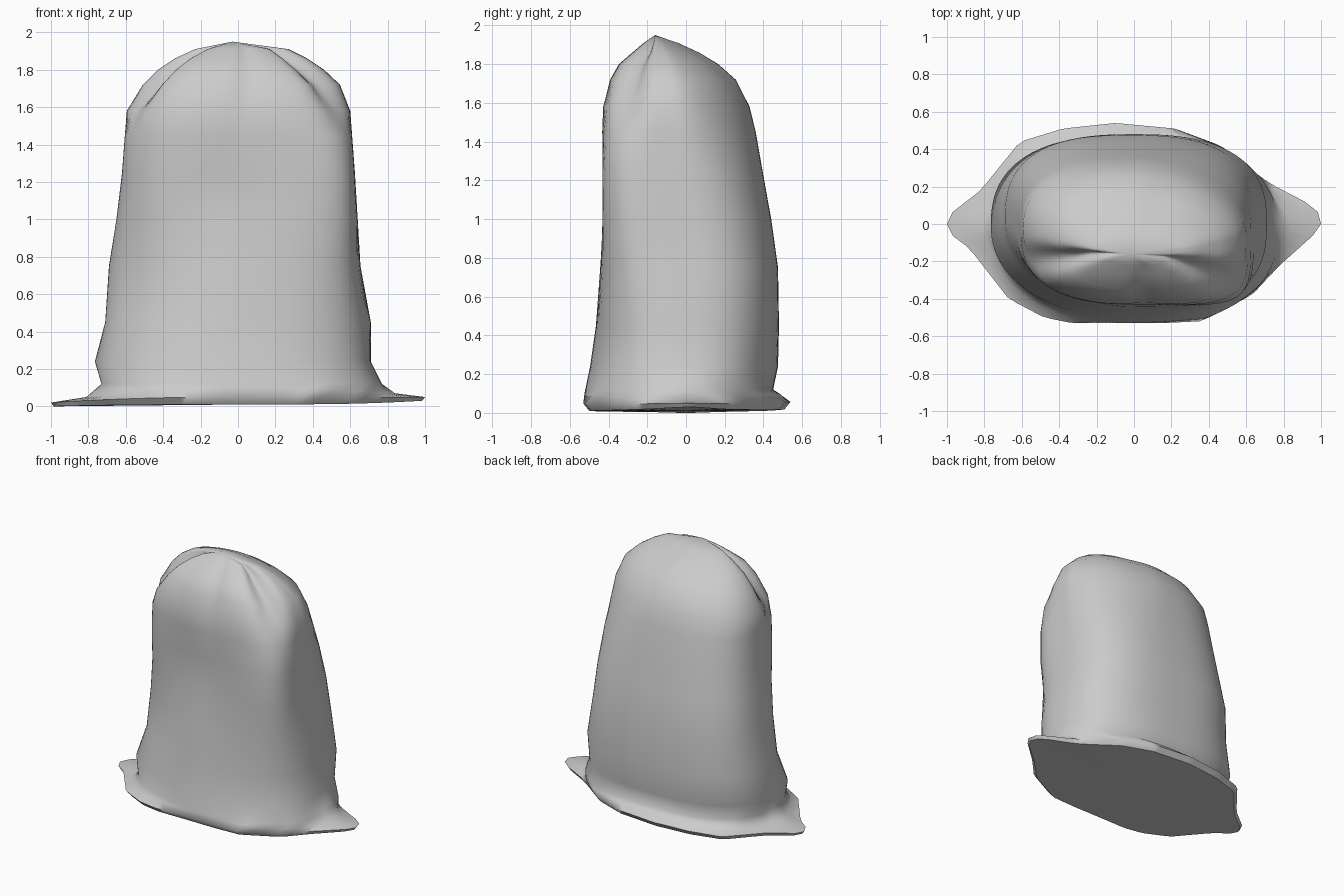
import bpy, bmesh, math

cube = bpy.data.objects.get("Cube")
if cube:
    bpy.data.objects.remove(cube)

SEGMENTS = 96

# Flat foot outline, counter-clockwise from the +x tip
foot = [(1, .03), (.97, .09), (.72, .22), (.46, .42), (.22, .51), (-.1, .54),
        (-.38, .51), (-.61, .44), (-.82, .18), (-1, .04), (-1, -.04), (-.88, -.13),
        (-.67, -.4), (-.48, -.5), (-.33, -.53), (.15, -.53), (.36, -.52),
        (.63, -.38), (.78, -.22), (.97, -.05), (1, -.01)]

# Sack sections: height, x min, x max, y min, y max, squareness
sections = [
    (.12, -.73, .77, -.52, .45, 2.4),
    (.24, -.765, .71, -.495, .475, 2.5),
    (.45, -.71, .71, -.465, .48, 2.6),
    (.75, -.69, .655, -.445, .475, 2.7),
    (1.0, -.65, .64, -.44, .44, 2.7),
    (1.25, -.62, .625, -.44, .395, 2.7),
    (1.45, -.605, .61, -.435, .36, 2.6),
    (1.58, -.595, .6, -.43, .33, 2.5),
    (1.72, -.51, .545, -.395, .26, 2.4),
    (1.8, -.43, .46, -.35, .17, 2.3),
    (1.86, -.34, .37, -.28, .07, 2.2),
    (1.91, -.23, .27, -.22, -.04, 2),
]
PEAK = (-.03, -.16, 1.95)


def bell(value, centre, width):
    return math.exp(-((value - centre) / width) ** 2)


def angle_gap(a, b):
    return (a - b + math.pi) % math.tau - math.pi


def foot_point(a):
    """Where a ray from the middle crosses the foot outline."""
    c, s = math.cos(a), math.sin(a)
    for (x1, y1), (x2, y2) in zip(foot, foot[1:] + foot[:1]):
        dx, dy = x2 - x1, y2 - y1
        det = c * dy - s * dx
        if abs(det) < 1e-9:
            continue
        r = (x1 * dy - y1 * dx) / det
        t = (x1 * s - y1 * c) / det
        if r > 0 and -1e-6 <= t <= 1 + 1e-6:
            return r * c, r * s
    return c, s


def corner_squareness(n, z, c, s):
    """Each corner of the sack slumps differently."""
    if c < 0 and s < 0:
        return n - .85 * bell(z, .72, .5)
    if c > 0 and s < 0:
        return n + 2.8 * bell(z, 1.2, .45)
    if c > 0 and s > 0:
        return n - .8 * bell(z, 1.6, .5)
    return n


def section_point(sec, a):
    """Rounded-box section with gathered pleats and a dented front."""
    z, x0, x1, y0, y1, n = sec
    c, s = math.cos(a), math.sin(a)
    n = corner_squareness(n, z, c, s)
    r = (abs(c) ** n + abs(s) ** n) ** (-1 / n)
    gather = max(0, (z - 1.48) / .42)
    for deg, depth, width in ((203, .3, .22), (322, .3, .2), (275, .1, .15), (75, .06, .3)):
        r *= 1 - depth * gather * bell(angle_gap(a, math.radians(deg)), 0, width)
    x = (x0 + x1) / 2 + r * c * (x1 - x0) / 2
    y = (y0 + y1) / 2 + r * s * (y1 - y0) / 2
    if s < 0:
        y += .05 * s * s * bell(z, 1.12, .22) * bell(x, -.12, .35)
    return x, y, z


def add_ring(bm, func):
    return [bm.verts.new(func(math.tau * i / SEGMENTS)) for i in range(SEGMENTS)]


def foot_height(x, y):
    """Gently wavy hem, with the +x tip curling up."""
    return max(0, .03 * x ** 3) + .02 * (1 - x * x) * (.7 + y * .3)


def sole(a):
    x, y = foot_point(a)
    return x * .985, y * .94, foot_height(x, y)


def hem(a):
    x, y = foot_point(a)
    return x, y, foot_height(x, y) + .02 + .02 * (1 - x * x)


def skirt(a):
    """Cloth flaring from the sack down to the flat tips."""
    fx, fy = foot_point(a)
    bx, by, bz = section_point(sections[0], a)
    c, s = math.cos(a), math.sin(a)
    return fx * .3 + bx * .7, fy * .4 + by * .6, .06 + .01 * c + .04 * s * s


bm = bmesh.new()
rings = [add_ring(bm, func) for func in (sole, hem, skirt)]
rings += [add_ring(bm, lambda a, s=s: section_point(s, a)) for s in sections]
for low, high in zip(rings, rings[1:]):
    for i in range(SEGMENTS):
        j = (i + 1) % SEGMENTS
        bm.faces.new((low[i], low[j], high[j], high[i]))

# Gathered tip and flat underside
tip = bm.verts.new(PEAK)
middle = bm.verts.new((0, 0, .01))
for i in range(SEGMENTS):
    j = (i + 1) % SEGMENTS
    bm.faces.new((rings[-1][i], rings[-1][j], tip))
    bm.faces.new((rings[0][j], rings[0][i], middle))

mesh = bpy.data.meshes.new("sack")
bm.to_mesh(mesh)
bm.free()
sack = bpy.data.objects.new("sack", mesh)
bpy.context.collection.objects.link(sack)

# Plain grey cloth
cloth = bpy.data.materials.new("grey cloth")
cloth.use_nodes = True
grey = (.6, .6, .6, 1)
cloth.diffuse_color = grey
cloth.node_tree.nodes["Principled BSDF"].inputs["Base Color"].default_value = grey
mesh.materials.append(cloth)

# Smooth cloth, with a crisp edge only around the sole
bpy.context.view_layer.objects.active = sack
sack.select_set(True)
bpy.ops.object.shade_smooth_by_angle(angle=math.radians(75))
for edge in mesh.edges:
    if all(v < SEGMENTS for v in edge.vertices):
        edge.use_edge_sharp = True
